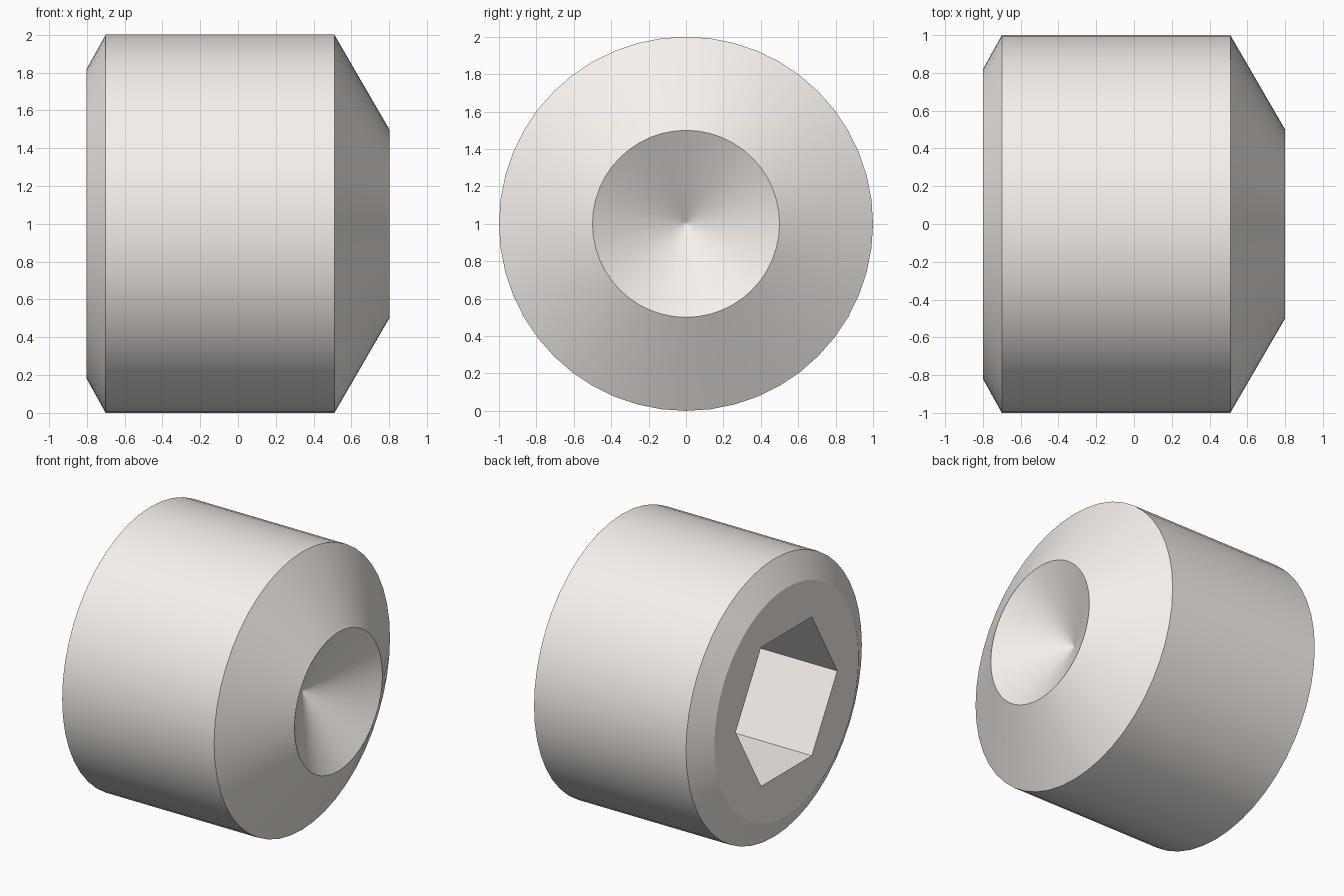
import bpy, bmesh
from math import cos, sin, pi, radians, sqrt

if "Cube" in bpy.data.objects:
    bpy.data.objects.remove(bpy.data.objects["Cube"])

AXIS_Z = 1.0


def lathe_x(name, profile, segments, phase=0.0):
    """Closed solid turned about the x axis; profile is (x, radius), radius 0 is a pole."""
    bm = bmesh.new()
    rings = []
    for x, r in profile:
        n = segments if r > 0 else 1
        rings.append([bm.verts.new((x,
                                    r * cos(phase + 2 * pi * i / segments),
                                    AXIS_Z + r * sin(phase + 2 * pi * i / segments)))
                      for i in range(n)])
    for a, b in zip(rings, rings[1:]):
        for i in range(segments):
            j = (i + 1) % segments
            if len(b) == 1:
                bm.faces.new((a[i], a[j], b[0]))
            else:
                bm.faces.new((a[i], a[j], b[j], b[i]))
    # flat end caps where the profile does not finish on the axis
    for ring in (rings[0], rings[-1]):
        if len(ring) > 1:
            bm.faces.new(ring)
    bmesh.ops.recalc_face_normals(bm, faces=bm.faces)
    mesh = bpy.data.meshes.new(name)
    bm.to_mesh(mesh)
    bm.free()
    obj = bpy.data.objects.new(name, mesh)
    bpy.context.collection.objects.link(obj)
    return obj


# Screw body: small rear chamfer, barrel, long front chamfer, conical cup point
# (a tiny ring beside the cone tip keeps the cup shading conical)
body = lathe_x("set_screw_body",
               [(-0.80, 0.82), (-0.70, 1.0), (0.51, 1.0), (0.80, 0.50),
                (0.5158, 0.01), (0.51, 0.0)], 48)

# Warm pale metal
metal = bpy.data.materials.new("pale_metal")
metal.diffuse_color = (0.93, 0.88, 0.84, 1.0)
metal.use_nodes = True
metal.node_tree.nodes["Principled BSDF"].inputs["Base Color"].default_value = metal.diffuse_color
body.data.materials.append(metal)

# Hex socket, 1.0 across flats, corners pointing along y
hex_r = 1.0 / sqrt(3)
cutter = lathe_x("hex_socket_cutter", [(-1.0, hex_r), (0.0, hex_r)], 6)
cutter.data.materials.append(metal)
cutter.hide_render = True

cut = body.modifiers.new("hex_socket", 'BOOLEAN')
cut.operation = 'DIFFERENCE'
cut.solver = 'EXACT'
cut.object = cutter

bpy.ops.object.select_all(action='DESELECT')
body.select_set(True)
bpy.context.view_layer.objects.active = body
bpy.ops.object.modifier_apply(modifier=cut.name)
bpy.data.objects.remove(cutter, do_unlink=True)

# Smooth turned surfaces, crisp chamfer and socket edges
bpy.ops.object.shade_smooth_by_angle(angle=radians(20))
